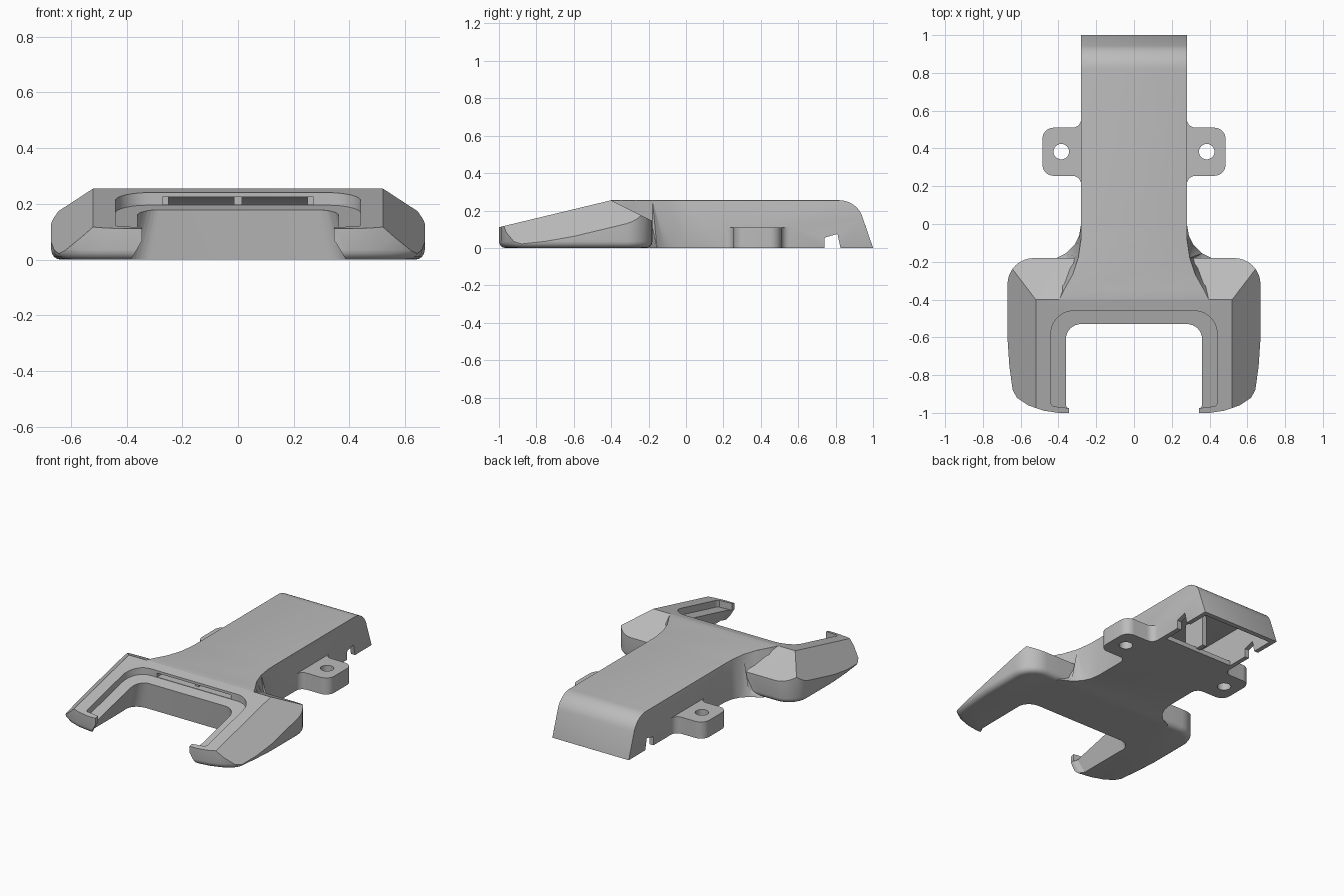
import bpy, bmesh, math
from mathutils import Vector

old = bpy.data.objects.get("Cube")
if old:
    bpy.data.objects.remove(old, do_unlink=True)

grey = bpy.data.materials.new("light grey plastic")
grey.use_nodes = True
grey.diffuse_color = (0.5, 0.5, 0.5, 1)
grey.node_tree.nodes["Principled BSDF"].inputs["Base Color"].default_value = grey.diffuse_color

TOP, CREASE, TILT = 0.255, -0.4, 0.24


def slope(y):
    return TOP + TILT * (y - CREASE)


def ledge(y):
    return slope(y) - 0.045


def finish(name, bm):
    bmesh.ops.recalc_face_normals(bm, faces=bm.faces)
    mesh = bpy.data.meshes.new(name)
    bm.to_mesh(mesh)
    bm.free()
    mesh.materials.append(grey)
    ob = bpy.data.objects.new(name, mesh)
    bpy.context.collection.objects.link(ob)
    return ob


def loft(name, lower, upper, round_bottom=0):
    """Solid between two matching 3D rings."""
    bm = bmesh.new()
    a = [bm.verts.new(p) for p in lower]
    b = [bm.verts.new(p) for p in upper]
    base = bm.faces.new(a)
    bm.faces.new(b)
    for i in range(len(a)):
        j = (i + 1) % len(a)
        bm.faces.new((a[i], a[j], b[j], b[i]))
    if round_bottom:
        bmesh.ops.recalc_face_normals(bm, faces=bm.faces)
        bmesh.ops.bevel(bm, geom=list(base.edges), offset=round_bottom,
                        segments=4, profile=0.5, affect='EDGES')
    return finish(name, bm)


def prism(name, pts, z0, z1, round_bottom=0):
    return loft(name, [(x, y, z0) for x, y in pts], [(x, y, z1) for x, y in pts], round_bottom)


def side_prism(name, pts, w):
    return loft(name, [(-w, y, z) for y, z in pts], [(w, y, z) for y, z in pts])


def box(name, x0, x1, y0, y1, z0, z1):
    return prism(name, [(x0, y0), (x1, y0), (x1, y1), (x0, y1)], z0, z1)


def arc(cx, cy, r, start, end, n=8):
    angles = [math.radians(start + (end - start) * i / n) for i in range(n + 1)]
    return [(cx + r * math.cos(t), cy + r * math.sin(t)) for t in angles]


def both(half):
    return half + [(-x, y) for x, y in reversed(half)]


def apply(ob, mod):
    bpy.context.view_layer.objects.active = ob
    bpy.ops.object.modifier_apply(modifier=mod.name)


def combine(ob, other, operation):
    mod = ob.modifiers.new("combine", 'BOOLEAN')
    mod.operation, mod.object, mod.solver = operation, other, 'EXACT'
    apply(ob, mod)
    bpy.data.objects.remove(other, do_unlink=True)


# Forked head: rounded outline trimmed by the sloping planes
half = [(0.43, -0.18)] + arc(0.53, -0.32, 0.14, 90, 0)
half += [(0.67, -0.6), (0.66, -0.75), (0.645, -0.88), (0.62, -0.92),
         (0.56, -0.96), (0.48, -0.988), (0.40, -1.0), (0.345, -1.0)]
housing = prism("housing", both(half), 0, 0.4, 0.035)

bm = bmesh.new()
bmesh.ops.create_cube(bm, size=3)
corner = Vector((0.52, CREASE, TOP))
mirrored = Vector((-0.52, CREASE, TOP))
for point, normal in ((corner, (0, -TILT, 1)), (corner, (0, 0.5, 1)),
                      (corner, (0.967, -TILT, 1)), (mirrored, (-0.967, -TILT, 1))):
    cut = bmesh.ops.bisect_plane(bm, geom=bm.verts[:] + bm.edges[:] + bm.faces[:],
                                 plane_co=point, plane_no=normal, clear_outer=True)
    rim = [e for e in cut["geom_cut"] if isinstance(e, bmesh.types.BMEdge)]
    bmesh.ops.contextual_create(bm, geom=rim)
combine(housing, finish("trim", bm), 'INTERSECT')

# Long body: flared plan crossed with a side profile
foot = [(0.28, 1.1), (0.28, 0), (0.29, -0.06), (0.315, -0.11), (0.36, -0.155), (0.43, -0.19), (0.48, -0.45)]
crown = [(0.28, 1.1), (0.28, 0), (0.282, -0.09), (0.295, -0.18), (0.325, -0.27), (0.37, -0.35), (0.42, -0.45)]
body = loft("body", [(x, y, 0) for x, y in both(foot)],
            [(x, y, 0.256) for x, y in both(crown)])
profile = [(-0.45, -0.1), (-0.45, 0.24), (-0.4, TOP)]
profile += arc(0.82, 0.125, 0.13, 90, 15, 12) + [(1.0, 0), (1.0, -0.1)]
combine(body, side_prism("profile", profile, 0.8), 'INTERSECT')
bevel = body.modifiers.new("soft edges", 'BEVEL')
bevel.width, bevel.segments = 0.014, 3
bevel.limit_method, bevel.angle_limit = 'ANGLE', math.radians(50)
apply(body, bevel)
combine(housing, body, 'UNION')

# Fork opening, wider at the bottom
half = [(0.345, -1.1), (0.345, -0.985), (0.36, -0.96)] + arc(0.28, -0.61, 0.08, 0, 90)
ring = both(half)
opening = loft("opening", [(x * 1.14, y + 0.02, -0.01) for x, y in ring],
               [(x, y, ledge(y) + 0.002) for x, y in ring])
combine(housing, opening, 'DIFFERENCE')

# Stepped ledge around the opening, stopped by lips at the tips
half = [(0.345, -1.1), (0.345, -0.975), (0.43, -0.965), (0.44, -0.95)]
ring = both(half + arc(0.32, -0.58, 0.12, 0, 90))
recess = loft("recess", [(x, y, ledge(y)) for x, y in ring], [(x, y, 0.4) for x, y in ring])
combine(housing, recess, 'DIFFERENCE')

# Hollow interior, open underneath at the back
hollow = [(-0.36, 0.03), (0.6, 0.03), (0.6, -0.02), (0.975, -0.02)]
hollow += arc(0.82, 0.125, 0.1, 15, 90, 8) + [(-0.36, 0.225)]
combine(housing, side_prism("hollow", hollow, 0.25), 'DIFFERENCE')
combine(housing, box("slot", -0.27, 0.27, -0.5, -0.34, 0.198, 0.224), 'DIFFERENCE')

# Side notches near the back
notch = [(0.74, -0.02), (0.74, 0.055), (0.81, 0.075), (0.83, -0.02)]
combine(housing, side_prism("notch", notch, 0.4), 'DIFFERENCE')

# Ribs inside the hollow
combine(housing, box("slot_rib", -0.015, 0.015, -0.43, -0.33, 0.02, 0.235), 'UNION')
combine(housing, box("inner_rib", -0.015, 0.015, 0.5, 0.66, 0.02, 0.235), 'UNION')

# Screw tabs on both sides
for side in (1, -1):
    outline = [(0.26, 0.56)] + arc(0.325, 0.555, 0.045, 180, 270, 5)
    outline += arc(0.425, 0.45, 0.06, 90, 0) + arc(0.425, 0.315, 0.06, 0, -90)
    outline += arc(0.325, 0.21, 0.045, 90, 180, 5) + [(0.26, 0.205)]
    tab = prism("tab", [(side * x, y) for x, y in outline], 0, 0.11)
    combine(tab, prism("hole", arc(side * 0.385, 0.383, 0.041, 0, 345, 23), -0.1, 0.3), 'DIFFERENCE')
    combine(housing, tab, 'UNION')

bpy.ops.object.select_all(action='DESELECT')
housing.select_set(True)
bpy.context.view_layer.objects.active = housing
bpy.ops.object.shade_smooth_by_angle(angle=math.radians(30))
